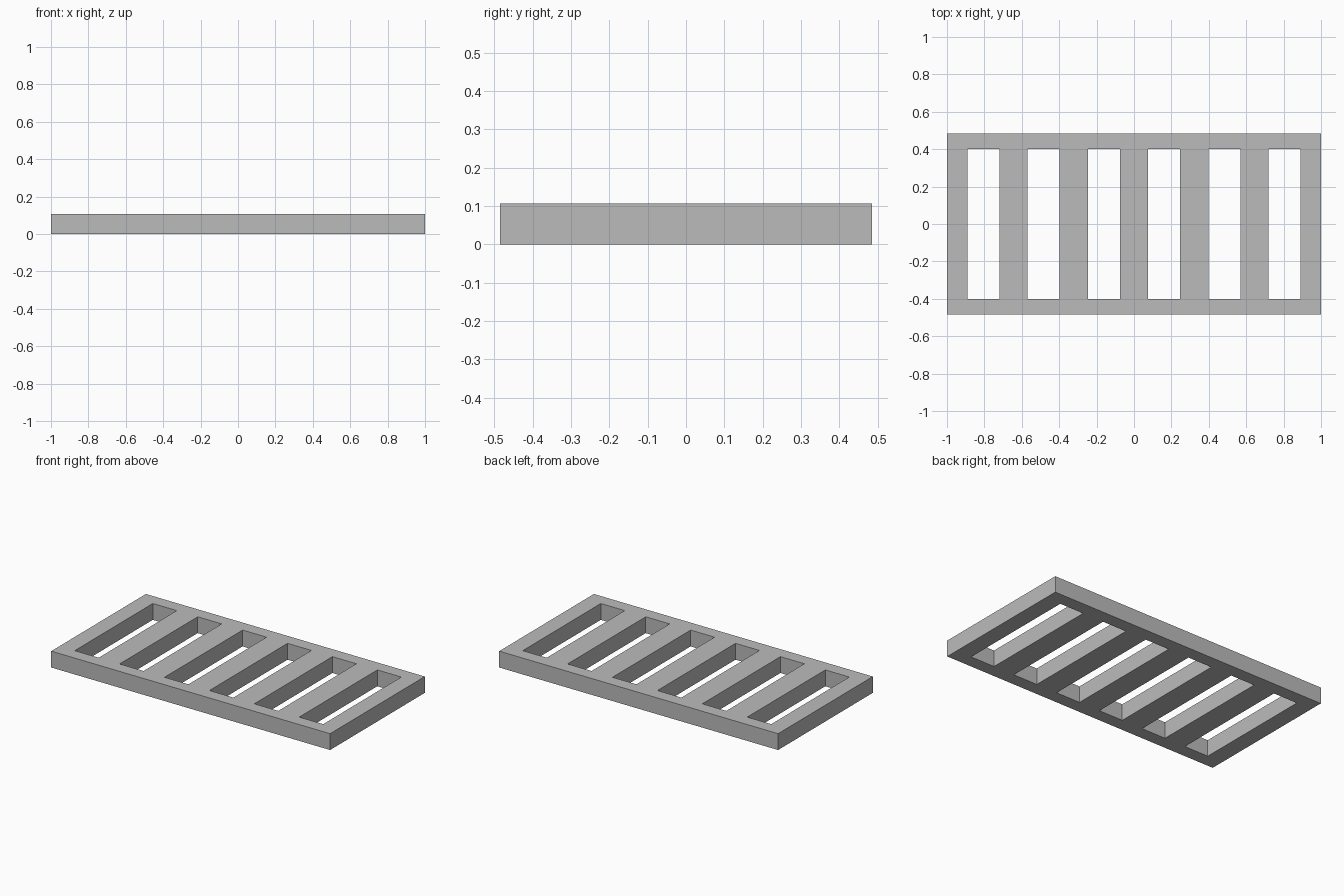
import bpy
import bmesh

cube = bpy.data.objects.get("Cube")
if cube:
    bpy.data.objects.remove(cube, do_unlink=True)

HEIGHT = 0.106
HALF_DEPTH = 0.485
SLOT_HALF_DEPTH = 0.40
SLOT_WIDTH = 0.172
SLOT_PITCH = 0.322
SLOT_COUNT = 6

# Plain grey finish
grey = bpy.data.materials.new("plain grey")
grey.use_nodes = True
colour = (0.5, 0.5, 0.5, 1)
grey.diffuse_color = colour
grey.node_tree.nodes["Principled BSDF"].inputs["Base Color"].default_value = colour

# Grid lines of the grate: outer edges plus both sides of every slot
xs = [-1.0]
for i in range(SLOT_COUNT):
    centre = (i - (SLOT_COUNT - 1) / 2) * SLOT_PITCH
    xs += [centre - SLOT_WIDTH / 2, centre + SLOT_WIDTH / 2]
xs.append(1.0)
ys = [-HALF_DEPTH, -SLOT_HALF_DEPTH, SLOT_HALF_DEPTH, HALF_DEPTH]

# Flat rails and bars, leaving the slots open
bm = bmesh.new()
grid = [[bm.verts.new((x, y, 0)) for y in ys] for x in xs]
for i in range(len(xs) - 1):
    for j in range(len(ys) - 1):
        is_slot = i % 2 == 1 and j == 1
        if not is_slot:
            bm.faces.new((grid[i][j], grid[i + 1][j],
                          grid[i + 1][j + 1], grid[i][j + 1]))

# Raise the sheet into one solid slab
raised = bmesh.ops.extrude_face_region(bm, geom=bm.faces[:], use_keep_orig=True)
top = [v for v in raised["geom"] if isinstance(v, bmesh.types.BMVert)]
bmesh.ops.translate(bm, verts=top, vec=(0, 0, HEIGHT))
bmesh.ops.recalc_face_normals(bm, faces=bm.faces[:])

mesh = bpy.data.meshes.new("slotted_grate")
bm.to_mesh(mesh)
bm.free()
mesh.materials.append(grey)
grate = bpy.data.objects.new("slotted_grate", mesh)
bpy.context.collection.objects.link(grate)
